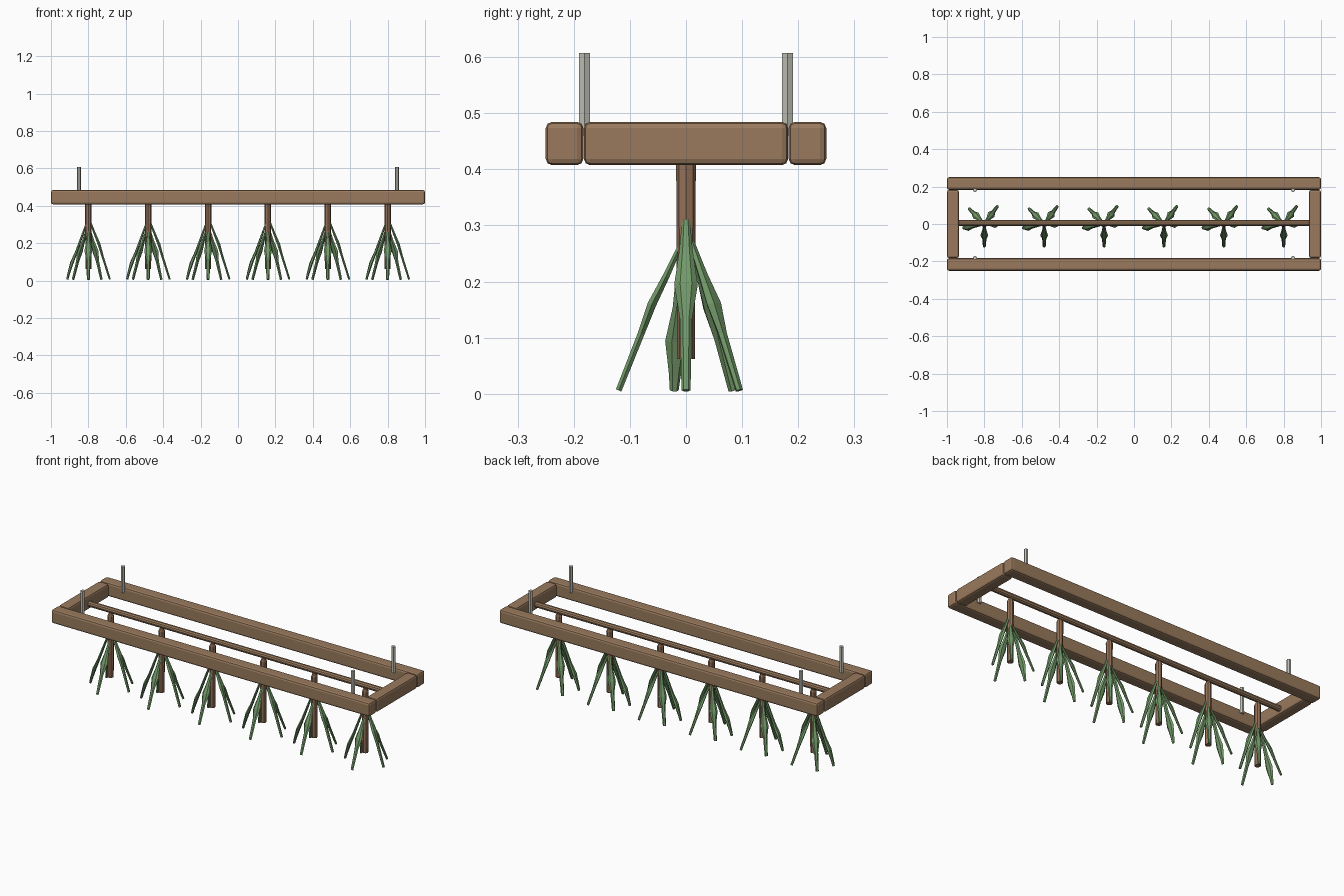
import bpy, bmesh, math
from mathutils import Vector

cube = bpy.data.objects.get("Cube")
if cube:
    bpy.data.objects.remove(cube, do_unlink=True)


def material(name, rgb):
    m = bpy.data.materials.new(name)
    m.use_nodes = True
    m.diffuse_color = (*rgb, 1)
    m.node_tree.nodes["Principled BSDF"].inputs["Base Color"].default_value = (*rgb, 1)
    return m


wood = material("wood brown", (0.32, 0.195, 0.11))
stem_brown = material("stem brown", (0.30, 0.165, 0.095))
green = material("leaf green", (0.17, 0.32, 0.14))
metal = material("pale metal", (0.52, 0.52, 0.47))


def finish(name, bm, mat):
    bmesh.ops.recalc_face_normals(bm, faces=bm.faces)
    mesh = bpy.data.meshes.new(name)
    bm.to_mesh(mesh)
    bm.free()
    mesh.materials.append(mat)
    ob = bpy.data.objects.new(name, mesh)
    bpy.context.collection.objects.link(ob)
    return ob


def beam(name, centre, size):
    bm = bmesh.new()
    bmesh.ops.create_cube(bm, size=1)
    bmesh.ops.scale(bm, vec=size, verts=bm.verts)
    ob = finish(name, bm, wood)
    ob.location = centre
    bevel = ob.modifiers.new("soft edges", "BEVEL")
    bevel.width = 0.011
    bevel.segments = 2
    return ob


def loft(bm, stations, sides):
    """Closed tube through (point, half width, half thickness) stations."""
    axis = (stations[-1][0] - stations[0][0]).normalized()
    side = axis.cross(Vector((0, 0, 1)))
    side = side.normalized() if side.length > 0.01 else Vector((0, 1, 0))
    up = side.cross(axis)
    rings = []
    for p, w, t in stations:
        angles = [math.tau * i / sides for i in range(sides)]
        rings.append([bm.verts.new(p + side * w * math.cos(a) + up * t * math.sin(a))
                      for a in angles])
    for a, b in zip(rings, rings[1:]):
        for i in range(sides):
            j = (i + 1) % sides
            bm.faces.new((a[i], a[j], b[j], b[i]))
    bm.faces.new(rings[0])
    bm.faces.new(rings[-1])


def tube(name, stations, sides, mat):
    bm = bmesh.new()
    loft(bm, [(Vector(p), r, r) for p, r in stations], sides)
    return finish(name, bm, mat)


# Frame of four beams
for s, word in ((-1, "front"), (1, "back")):
    beam(word + "_beam", (0, s * 0.2165, 0.446), (2, 0.067, 0.077))
for s, word in ((-1, "right"), (1, "left")):
    beam(word + "_end_beam", (s * 0.968, 0, 0.446), (0.064, 0.364, 0.077))

# Hanging rod
tube("hanging_rod", [((-0.94, 0.005, 0.438), 0.016), ((0.94, 0.005, 0.438), 0.016)], 10, wood)

# Metal pegs
for x in (-0.85, 0.85):
    for y in (-0.181, 0.181):
        peg = tube("metal_peg", [((0, 0, 0.46), 0.0115), ((0, 0, 0.607), 0.0115)], 6, metal)
        peg.rotation_euler.z = math.pi / 2
        peg.location = (x, y, 0)

# Leaves: tip x, tip y, top height, position of the widest point
LEAVES = [(0.115, 0.0, 0.31, 0.38), (-0.113, -0.021, 0.30, 0.70),
          (0.07, 0.095, 0.27, 0.42), (-0.082, 0.082, 0.27, 0.45),
          (0.0, -0.12, 0.26, 0.40)]


def leaf_bunch(name):
    bm = bmesh.new()
    for x, y, top, wide in LEAVES:
        out = Vector((x, y, 0)).normalized()
        start = out * 0.012 + Vector((0, 0, top))
        tip = Vector((x, y, 0.006))

        def at(t, bow=0.0):
            return start.lerp(tip, t) + out * bow
        loft(bm, [(at(0), 0.007, 0.005), (at(wide - 0.2, 0.002), 0.012, 0.007),
                  (at(wide, 0.006), 0.021, 0.009), (at(wide + 0.2, 0.003), 0.011, 0.007),
                  (at(1), 0.008, 0.006)], 6)
    return finish(name, bm, green)


# Six hanging bunches
for i in range(6):
    x = -0.8 + 0.32 * i
    stem = tube("bunch_stem", [((0, 0, 0.062), 0.016), ((0, 0, 0.408), 0.0175),
                               ((0, 0, 0.425), 0.01)], 8, stem_brown)
    stem.location.x = x
    leaf_bunch("bunch_leaves").location.x = x
